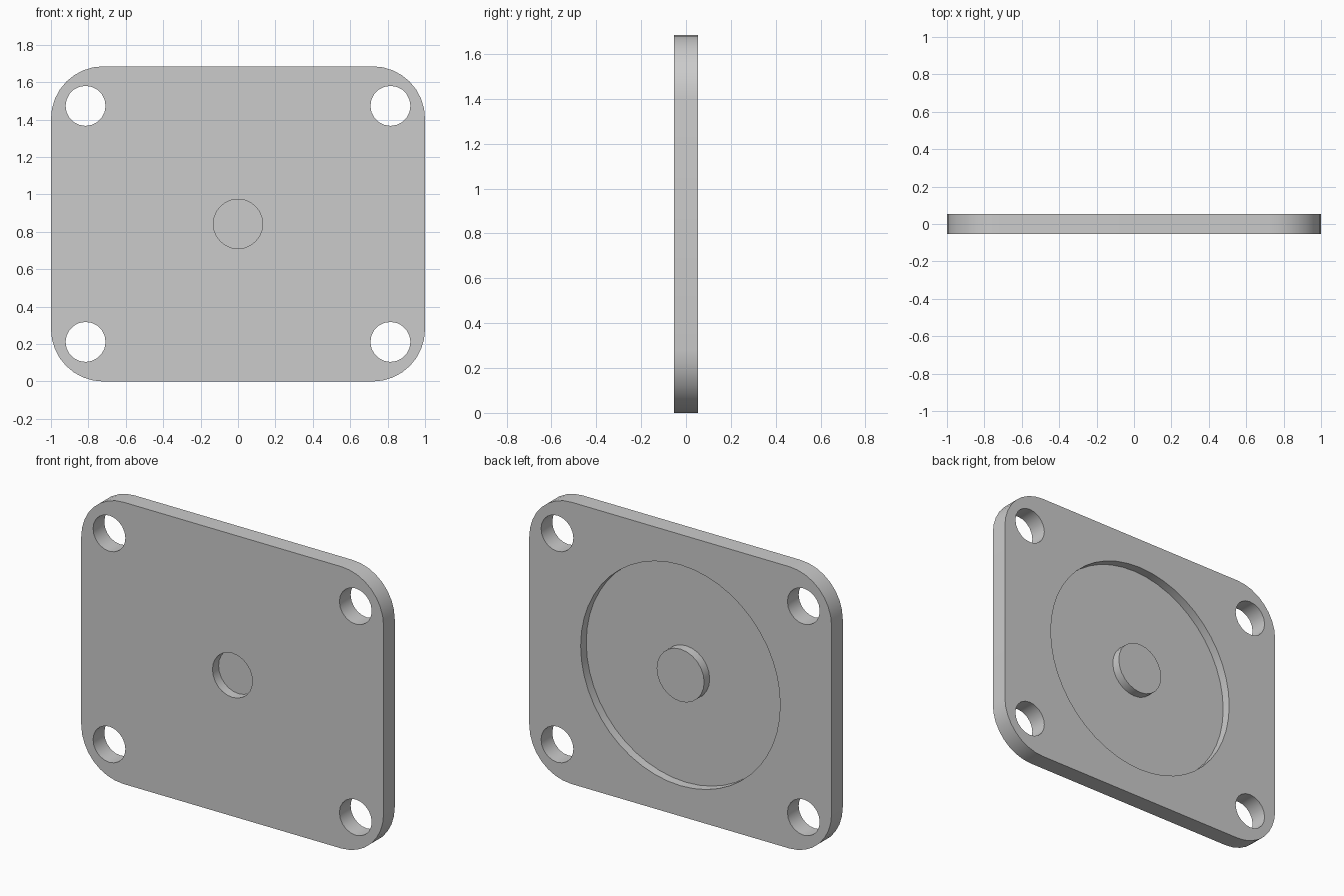
import bpy, bmesh, math
from mathutils import Matrix, Vector

cube = bpy.data.objects.get("Cube")
if cube:
    bpy.data.objects.remove(cube, do_unlink=True)

HALF_W, HEIGHT, HALF_T = 1.0, 1.685, 0.053
CORNER_R, MID = 0.28, HEIGHT / 2

grey = bpy.data.materials.new("plain grey")
grey.use_nodes = True
grey.diffuse_color = (0.6, 0.6, 0.6, 1)
grey.node_tree.nodes["Principled BSDF"].inputs["Base Color"].default_value = (0.6, 0.6, 0.6, 1)


def finish(name, bm):
    bmesh.ops.recalc_face_normals(bm, faces=bm.faces)
    mesh = bpy.data.meshes.new(name)
    bm.to_mesh(mesh)
    bm.free()
    mesh.materials.append(grey)
    obj = bpy.data.objects.new(name, mesh)
    bpy.context.collection.objects.link(obj)
    return obj


def disc(name, x, z, radius, y0, y1, sides):
    """Cylinder along y, from y0 to y1."""
    bm = bmesh.new()
    place = Matrix.Translation((x, (y0 + y1) / 2, z)) @ Matrix.Rotation(math.pi / 2, 4, 'X')
    bmesh.ops.create_cone(bm, cap_ends=True, segments=sides, radius1=radius,
                          radius2=radius, depth=y1 - y0, matrix=place)
    return finish(name, bm)


def combine(target, tool, operation):
    mod = target.modifiers.new(tool.name, 'BOOLEAN')
    mod.operation, mod.solver, mod.object = operation, 'EXACT', tool
    with bpy.context.temp_override(object=target, active_object=target):
        bpy.ops.object.modifier_apply(modifier=mod.name)
    bpy.data.objects.remove(tool, do_unlink=True)


# Rounded rectangular plate
bm = bmesh.new()
outline = []
steps = 8
for quarter, (sx, sz) in enumerate([(1, 1), (-1, 1), (-1, -1), (1, -1)]):
    cx, cz = sx * (HALF_W - CORNER_R), MID + sz * (MID - CORNER_R)
    for i in range(steps + 1):
        a = (quarter + i / steps) * math.pi / 2
        outline.append(bm.verts.new((cx + CORNER_R * math.cos(a), -HALF_T,
                                     cz + CORNER_R * math.sin(a))))
face = bm.faces.new(outline)
side = bmesh.ops.extrude_face_region(bm, geom=[face])
moved = [v for v in side["geom"] if isinstance(v, bmesh.types.BMVert)]
bmesh.ops.translate(bm, verts=moved, vec=Vector((0, 2 * HALF_T, 0)))
plate = finish("mounting_plate", bm)

# Corner bolt holes
for sx in (-1, 1):
    for sz in (-1, 1):
        combine(plate, disc("bolt_hole", sx * 0.815, MID + sz * 0.631, 0.107,
                            -0.2, 0.2, 20), 'DIFFERENCE')

# Wide round recess in the back, with a raised centre boss
combine(plate, disc("back_recess", 0, MID, 0.66, 0, 0.2, 48), 'DIFFERENCE')
combine(plate, disc("centre_boss", 0, MID, 0.157, -0.02, HALF_T, 24), 'UNION')

# Small round pocket in the front
combine(plate, disc("front_pocket", 0, MID, 0.132, -0.2, 0.005, 24), 'DIFFERENCE')

# Smooth curved walls, sharp rims
bpy.ops.object.select_all(action='DESELECT')
plate.select_set(True)
bpy.context.view_layer.objects.active = plate
bpy.ops.object.shade_smooth_by_angle(angle=math.radians(30))
